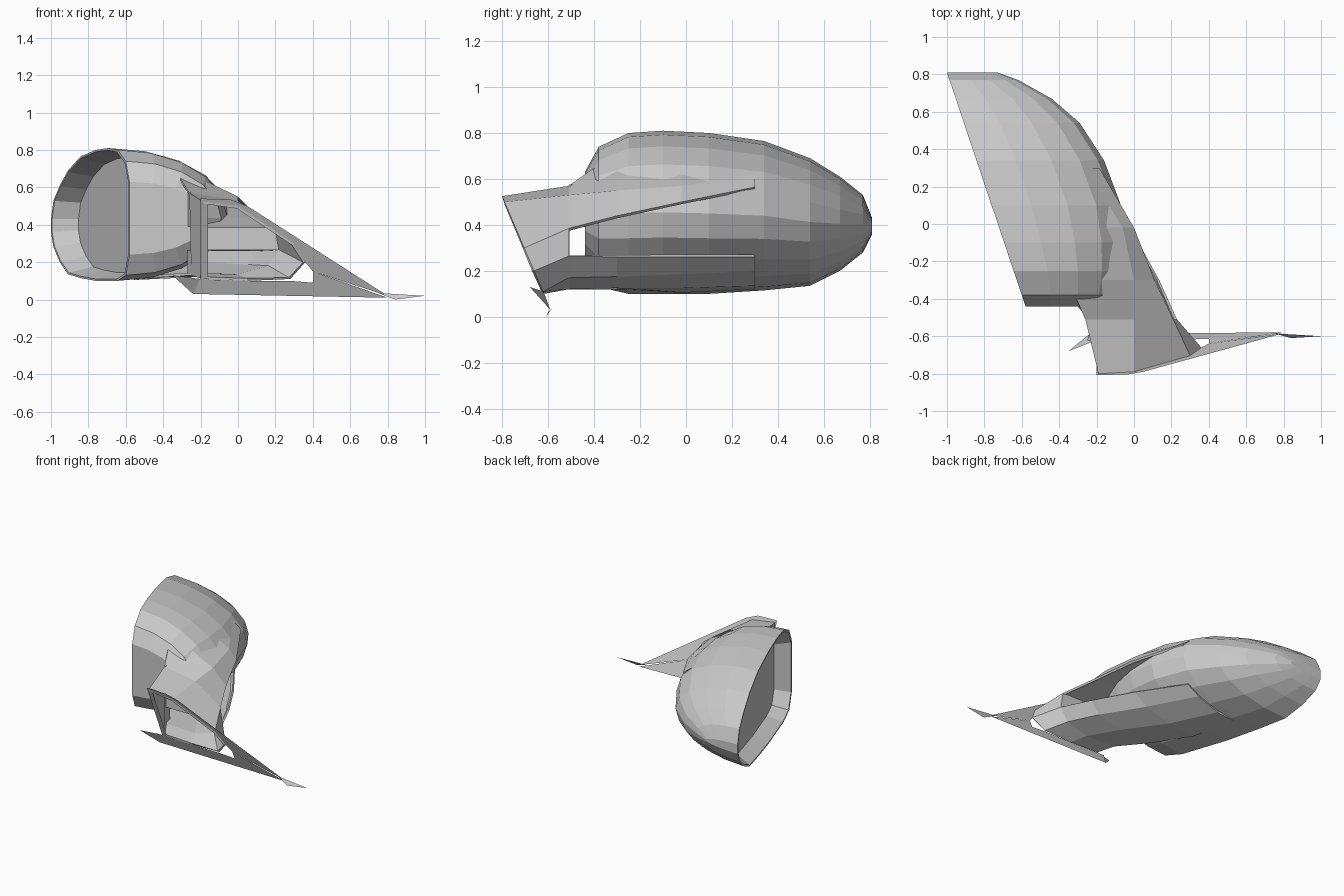
import bpy, bmesh
from math import sin, cos, pi

if "Cube" in bpy.data.objects:
    bpy.data.objects.remove(bpy.data.objects["Cube"])


def make(name, verts, faces, thick=0):
    me = bpy.data.meshes.new(name)
    me.from_pydata(verts, [], faces)
    bm = bmesh.new()
    bm.from_mesh(me)
    bmesh.ops.recalc_face_normals(bm, faces=bm.faces)
    bm.to_mesh(me)
    bm.free()
    ob = bpy.data.objects.new(name, me)
    bpy.context.collection.objects.link(ob)
    if thick:
        mod = ob.modifiers.new("Thickness", 'SOLIDIFY')
        mod.thickness = thick
        mod.offset = -1
    return ob


# Housing: half-ellipse sections along y (y, nose x, top z, bottom z)
stations = [(.81, -.73, .43, .36), (.77, -.62, .53, .28), (.67, -.44, .61, .2),
            (.54, -.29, .69, .135), (.34, -.16, .765, .115), (.1, -.07, .80, .1),
            (-.1, -.05, .81, .1), (-.25, -.06, .80, .1), (-.38, -.09, .74, .13),
            (-.44, -.16, .63, .24)]


def left_x(y):
    return -1 + (.81 - y) * .336


N = 10
verts, faces = [], []
for y, xr, zt, zb in stations:
    xl, zm, h = left_x(y), (zt + zb) / 2, (zt - zb) / 2
    for i in range(N + 1):
        t = pi / 2 - pi * i / N
        verts.append((xl + (xr - xl) * cos(t), y, zm + h * sin(t)))
W = N + 1
for s in range(len(stations) - 1):
    for i in range(N):
        a = s * W + i
        faces.append((a, a + 1, a + W + 1, a + W))
faces.append(tuple(range(W)))
faces.append(tuple(range((len(stations) - 1) * W, len(stations) * W)))
make("housing", verts, faces)

# Recessed opening: sloping wall from the rim to a flat mirror pane
rim = [(y, zt) for y, _, zt, _ in stations]
rim += [(y, zb) for y, _, _, zb in reversed(stations)]


def loop(inset, k):
    pts = []
    for y, z in rim:
        yy, zz = .19 + (y - .19) * k, .44 + (z - .44) * k
        pts.append((left_x(yy) + inset, yy, zz))
    return pts


n = len(rim)
lip, back = loop(0, .97), loop(.12, .87)
ring = [(i, (i + 1) % n, n + (i + 1) % n, n + i) for i in range(n)]
make("rim", loop(0, 1) + lip, ring)
make("recess_wall", lip + back, ring)
make("mirror_pane", back, [tuple(range(n))])


def plate_y(z):
    return -.575 - .43 * z


# Arm: hollow tube from the base that splits into an upper and a lower strut
end = [(-.19, .11), (-.19, .525), (0, .5), (.3, .3), (.36, .2), (.28, .11), (.05, .1)]
arm = [[(x, plate_y(z), z) for x, z in end]]
for y, pts in [
    (-.51, [(-.25, .13), (-.26, .57), (0, .53), (.21, .385), (.23, .265), (.17, .17), (0, .12)]),
    (-.3, [(-.4, .12), (-.35, .72), (0, .55), (.11, .44), (.135, .26), (.06, .175), (-.13, .125)]),
    (-.02, [(-.55, .105), (-.36, .74), (-.06, .57), (0, .5), (-.02, .26), (-.13, .185), (-.33, .125)]),
    (.3, [(-.65, .12), (-.45, .71), (-.26, .62), (-.185, .565), (-.235, .26), (-.33, .2), (-.5, .135)]),
]:
    arm.append([(x, y, z) for x, z in pts])
verts = [p for sec in arm for p in sec]


def strip(s, ids):
    return [(s * 7 + i, s * 7 + (i + 1) % 7, (s + 1) * 7 + (i + 1) % 7, (s + 1) * 7 + i)
            for i in ids]


faces = strip(0, range(7))
for s in (1, 2, 3):
    faces += strip(s, (1, 2, 4, 5, 6))
make("arm", verts, faces, .015)

# Slot lining: inner walls of the opening between the two struts
inner_x = (-.25, -.12, -.12, -.24)
for name, k in (("slot_top", 3), ("slot_bottom", 4)):
    outer = [sec[k] for sec in arm[1:]]
    inner = [(x, p[1], p[2]) for x, p in zip(inner_x, outer)]
    make(name, outer + inner, [(i, i + 1, i + 5, i + 4) for i in range(3)])
a, b = arm[1][3], arm[1][4]
make("slot_front", [a, b, (-.25, b[1], b[2]), (-.25, a[1], a[2])], [(0, 1, 2, 3)])

# Short side walls closing the arm toward the housing, above and below the slot
for name, lo, hi in (("side_upper", .39, .575), ("side_lower", .13, .265)):
    make(name, [(-.25, -.51, lo), (-.27, -.43, lo), (-.27, -.43, hi), (-.25, -.51, hi)],
         [(0, 1, 2, 3)])

# Base plate: thin leaning triangular frame around the arm opening
for name, pts in {
    "base_bottom": [(-.25, .11), (-.24, .03), (.8, .01), (.4, .15), (.4, .09), (.28, .1), (.05, .1)],
    "base_slope": [(-.2, .54), (-.04, .535), (.05, .5), (.8, .02), (.4, .15),
                   (.36, .2), (.3, .3), (0, .49), (-.19, .52)],
    "base_post": [(-.2, .1), (-.2, .54), (-.16, .52), (-.16, .12)],
}.items():
    make(name, [(x, plate_y(z), z) for x, z in pts], [tuple(range(len(pts)))])
make("base_tip", [(.75, -.585, .035), (1, -.6, .02), (.84, -.61, 0)], [(0, 1, 2)])
make("base_heel", [(-.35, -.68, .13), (-.24, -.59, .03), (-.2, -.62, .11)], [(0, 1, 2)])
